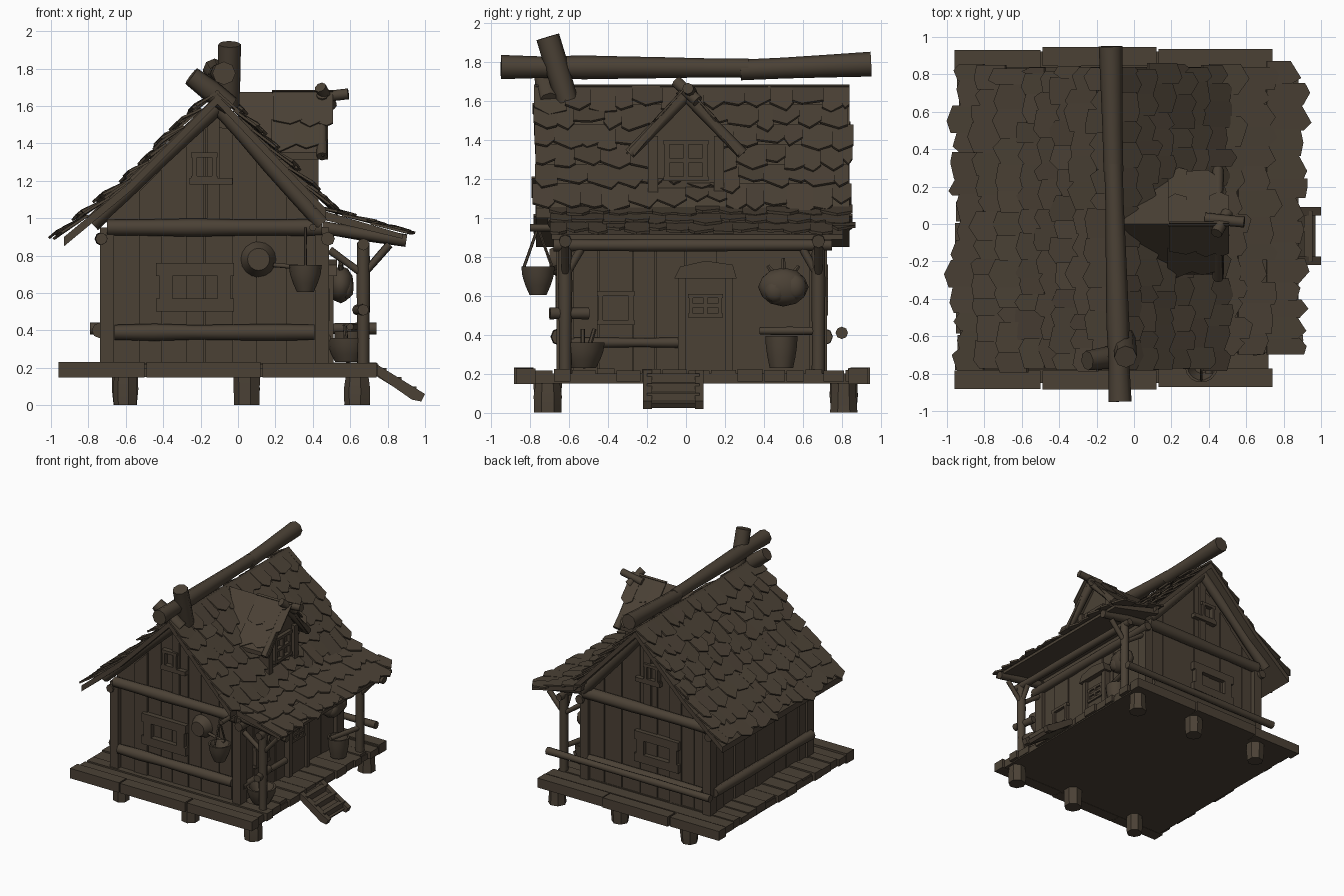
import bpy, bmesh, math, random
from mathutils import Vector as V, Matrix

random.seed(4)
vary = random.uniform
if "Cube" in bpy.data.objects:
    bpy.data.objects.remove(bpy.data.objects["Cube"])

wood = bpy.data.materials.new("weathered_brown")
wood.use_nodes = True
COLOR = (0.07, 0.053, 0.036, 1)
wood.diffuse_color = COLOR
shader = wood.node_tree.nodes["Principled BSDF"]
shader.inputs["Base Color"].default_value = COLOR
shader.inputs["Roughness"].default_value = 0.9

# Main planes of the house
FRONT, BACK, RIGHT, LEFT = -0.62, 0.68, -0.7, 0.45
DECK, TIE, PEAK, MIDDLE = 0.2, 0.95, 1.6, -0.11
EAVE_FRONT, EAVE_BACK, PORCH_X = -0.77, 0.84, 0.67


def finish(name, bm, smooth=False):
    bmesh.ops.recalc_face_normals(bm, faces=bm.faces)
    mesh = bpy.data.meshes.new(name)
    bm.to_mesh(mesh)
    bm.free()
    mesh.materials.append(wood)
    ob = bpy.data.objects.new(name, mesh)
    bpy.context.collection.objects.link(ob)
    if smooth:
        bpy.ops.object.select_all(action='DESELECT')
        ob.select_set(True)
        bpy.context.view_layer.objects.active = ob
        bpy.ops.object.shade_smooth_by_angle(angle=math.radians(50))


def bridge(bm, start, end):
    for i in range(len(start)):
        bm.faces.new((start[i - 1], start[i], end[i], end[i - 1]))


def add_prism(bm, points, vector):
    start = [bm.verts.new(V(p)) for p in points]
    end = [bm.verts.new(V(p) + V(vector)) for p in points]
    bm.faces.new(start)
    bm.faces.new(end)
    bridge(bm, start, end)


def prism(name, points, vector):
    bm = bmesh.new()
    add_prism(bm, points, vector)
    finish(name, bm)


def add_box(bm, xs, ys, zs):
    (left, right), (near, far), (low, high) = xs, ys, zs
    add_prism(bm, [(left, near, low), (right, near, low), (right, far, low), (left, far, low)], (0, 0, high - low))


def box(name, xs, ys, zs):
    bm = bmesh.new()
    add_box(bm, xs, ys, zs)
    finish(name, bm)


def around(centre, half):
    return centre - half, centre + half


def frame(name, along_x, depth, middle, half, low, high, bar, cross=False):
    """Square window frame on a wall facing along y or x."""
    bars = [((u - bar / 2, u + bar / 2), (low, high)) for u in around(middle, half - bar / 2)]
    bars += [(around(middle, half + bar / 4), (z, z + bar)) for z in (low, high - bar)]
    if cross:
        bars.append((around(middle, bar / 2), (low, high)))
        bars.append((around(middle, half), around((low + high) / 2, bar / 2)))
    bm = bmesh.new()
    for us, zs in bars:
        if along_x:
            add_box(bm, us, depth, zs)
        else:
            add_box(bm, depth, us, zs)
    finish(name, bm)


def skin(name, rings):
    """Closed smooth tube through rings of points."""
    bm = bmesh.new()
    rings = [[bm.verts.new(p) for p in ring] for ring in rings]
    for start, end in zip(rings, rings[1:]):
        bridge(bm, start, end)
    bm.faces.new(rings[0])
    bm.faces.new(rings[-1])
    finish(name, bm, True)


def circle(r, z, sides):
    return [V((r * math.cos(k * math.tau / sides), r * math.sin(k * math.tau / sides), z)) for k in range(sides)]


def log(name, start, end, r=0.03, end_r=None, sides=8, rough=0.1):
    """Rough log with slightly uneven rings."""
    start, d = V(start), V(end) - V(start)
    end_r = end_r or r
    turn = d.to_track_quat('Z', 'Y')
    n = max(2, min(6, int(d.length * 4) + 1))
    skin(name, [[start + turn @ c for c in circle((r + (end_r - r) * i / n) * vary(1 - rough, 1 + rough),
                                                  d.length * i / n, sides)] for i in range(n + 1)])


def vessel(name, centre, base, rim, height):
    """Hollow round vessel that widens from base to rim."""
    steps = [(base + (rim - base) * math.sin(t * math.pi / 6), height * t / 3) for t in range(4)]
    steps += [(rim * 0.85, height), (base * 0.85, height / 2)]
    skin(name, [[V(centre) + p for p in circle(r, z, 14)] for r, z in steps])


def shingles(name, top, bottom, across, rows, width=0.12, lift=0.03, thick=0.014):
    """Ragged overlapping shingles from the top edge down to the bottom."""
    top, down, u = V(top), V(bottom) - V(top), V(across)
    d, span, step = down.normalized(), u.length, down.length / rows
    u = u.normalized()
    n = d.cross(u)
    n = n if n.z > 0 else -n
    bm = bmesh.new()
    for i in range(rows):
        s, end = -vary(0, 0.025), span + vary(-0.02, 0.02)
        while s < end - 0.03:
            w = min(width * vary(0.7, 1.4), end - s)
            high, low = step * i - 0.02, step * (i + 1) + vary(-0.025, 0.045)
            h = lift * vary(0.5, 1.4)
            points = [top + u * (s + w * t) + d * along + n * z for t, along, z in (
                (0, high, 0), (1, high, 0), (1, low - vary(0, 0.04), h),
                (vary(0.25, 0.75), low + vary(0, 0.03), h), (0, low - vary(0, 0.04), h))]
            add_prism(bm, points, n * thick)
            s += w * 0.95
    finish(name, bm)


# Deck, feet and ramp
box("deck_base", (-0.93, 0.72), (-0.85, 0.91), (0.15, DECK))
bm = bmesh.new()
y = -0.78
while y < EAVE_BACK:
    w = vary(0.09, 0.14)
    add_box(bm, (vary(-0.96, -0.92), vary(0.7, 0.75)), (y, y + w - 0.008), (0.16, DECK + vary(0.015, 0.027)))
    y += w
finish("deck_planks", bm)
for name, y in (("front_deck_beam", -0.83), ("back_deck_beam", 0.89)):
    bm = bmesh.new()
    for start, end in ((-0.96, -0.5), (-0.49, 0.12), (0.13, 0.74)):
        add_box(bm, (start, end), around(y + vary(-0.01, 0.01), 0.05), (0.148, DECK + vary(0.025, 0.035)))
    finish(name, bm)
for y in (-0.71, 0.81):
    for x in (-0.6, 0.05, 0.64):
        log("foot_post", (x, y, 0), (x, y, DECK - 0.03), 0.068, sides=7)
for y in (-0.22, 0.045):
    prism("ramp_side", [(0.7, y, 0.19), (0.74, y, 0.22), (1, y, 0.06), (0.98, y, 0.02), (0.93, y, 0.03)], (0, 0.045, 0))
prism("ramp_board", [(0.7, -0.18, 0.18), (0.72, -0.18, DECK), (0.97, -0.18, 0.05), (0.95, -0.18, 0.025)], (0, 0.24, 0))
for i in range(3):
    x, z = 0.75 + i * 0.08, DECK - i * 0.05
    box("ramp_step", (x, x + 0.045), (-0.2, 0.07), (z - 0.05, z))

# House body with gables
prism("house_body", [(RIGHT, FRONT, DECK), (LEFT, FRONT, DECK), (LEFT, FRONT, 1), (MIDDLE, FRONT, PEAK),
                     (RIGHT, FRONT, 1.03)], (0, BACK - FRONT, 0))
for name, wall, out in (("front", FRONT, -1), ("back", BACK, 1)):
    bm = bmesh.new()
    x = RIGHT + 0.04
    while x < LEFT - 0.07:
        end = min(x + vary(0.1, 0.17), LEFT - 0.03)
        y = wall + out * vary(0.006, 0.018)
        high = [PEAK - 0.04 - abs(v - MIDDLE) for v in (x, end - 0.006)]
        add_prism(bm, [(x, y, DECK), (end - 0.006, y, DECK), (end - 0.006, y, high[1]), (x, y, high[0])],
                  (0, -out * 0.03, 0))
        x = end
    finish(name + "_wall_planks", bm)
    y = wall + out * 0.03
    log(name + "_tie_beam", (RIGHT, y, TIE), (LEFT, y, TIE), 0.047)
    log(name + "_low_beam", (RIGHT + 0.04, y, 0.39), (LEFT - 0.04, y, 0.39), 0.042)
    y = wall + out * 0.05
    for foot in (-0.78, LEFT):
        log(name + "_gable_rafter", (MIDDLE, y, PEAK), (foot, y, TIE + 0.02), 0.042)
    depth = sorted((wall, y))
    frame(name + "_window_frame", True, depth, -0.23, 0.19, 0.5, 0.76, 0.07)
    box(name + "_gable_post", (-0.165, -0.1), sorted((wall, wall + out * 0.03)), (TIE, PEAK - 0.05))
    box(name + "_gable_sill", (-0.26, -0.03), depth, (1.18, 1.215))
    frame(name + "_gable_window", True, depth, -0.18, 0.065, 1.2, 1.35, 0.025)

# Side wall planks and corner posts
for name, wall, out in (("left", LEFT, 1), ("right", RIGHT, -1)):
    bm = bmesh.new()
    y = FRONT
    while y < BACK - 0.05:
        end = min(y + vary(0.11, 0.18), BACK)
        add_box(bm, sorted((wall - out * 0.02, wall + out * vary(0.006, 0.02))), (y, end - 0.006), (DECK, TIE))
        y = end
    finish(name + "_wall_planks", bm)
    for y in (FRONT, BACK):
        box("corner_post", around(wall, 0.037), around(y, 0.045), (DECK, TIE))
    x = wall + out * 0.03
    log(name + "_top_beam", (x, FRONT - 0.06, 0.89), (x, BACK + 0.07, 0.89), 0.035)
log("right_low_beam", (-0.74, FRONT, 0.4), (-0.74, BACK, 0.4), 0.038)
log("left_low_beam", (0.47, FRONT, 0.36), (0.47, -0.04, 0.36), 0.025)

# Door and porch wall details
box("door", (LEFT, 0.485), (-0.01, 0.2), (DECK, 0.69))
for y in (-0.02, 0.22):
    box("door_jamb", (LEFT, 0.51), around(y, 0.02), (DECK, 0.71))
prism("door_lintel", [(LEFT, -0.06, 0.69), (LEFT, 0.26, 0.69), (LEFT, 0.24, 0.76), (LEFT, 0.1, 0.78), (LEFT, -0.03, 0.75)],
      (0.08, 0, 0))
frame("door_window", False, (LEFT, 0.5), 0.1, 0.085, 0.49, 0.61, 0.02, True)
frame("porch_window", False, (LEFT, 0.49), -0.36, 0.09, 0.45, 0.625, 0.025)

# Porch frame and rails
for y, inward in ((FRONT, 1), (BACK, -1)):
    post = V((PORCH_X, y, 0.7))
    log("porch_post", (PORCH_X, y, DECK), (PORCH_X, y, 0.87), 0.034)
    for reach in ((-0.18, 0, 0.13), (0.14, 0, 0.16), (0, inward * 0.08, 0.14)):
        log("porch_brace", post, post + V(reach), 0.02)
    log("porch_rafter", (LEFT, y, TIE), (0.9, y, 0.88), 0.034)
log("porch_beam", (PORCH_X, FRONT - 0.06, 0.86), (PORCH_X, BACK + 0.07, 0.86))
log("back_rail", (-0.79, 0.8, 0.41), (0.74, 0.8, 0.41))
log("porch_back_rail", (0.6, 0.38, 0.42), (PORCH_X, BACK, 0.42), 0.02)
log("porch_front_rail", (PORCH_X, RIGHT, 0.51), (0.64, -0.5, 0.51))

# Main roof with a shallower lower pitch, and porch roof
length = V((0, EAVE_BACK - EAVE_FRONT, 0))
ridge, bend, eave, valley = [V((x, EAVE_FRONT, z)) for x, z in ((MIDDLE, 1.66), (-0.58, 1.19), (-0.93, 0.9), (0.47, 1.05))]
lip = V((0.88, EAVE_FRONT + 0.08, 0.915))
porch_top = V((0.42, lip.y, 1.05))
under = V((0, 0, -0.05))
prism("roof_slab", [eave, bend, ridge, valley, valley + under, ridge + under, bend + under, eave + under], length)
prism("porch_roof_slab", [porch_top, lip, lip + under / 2, porch_top + under], length * 0.93)
shingles("right_upper_shingles", ridge, bend, length, 5)
shingles("right_lower_shingles", bend, eave, length, 3)
shingles("left_roof_shingles", ridge, valley, length, 6)
shingles("porch_shingles", porch_top, lip, length * 0.96, 3, lift=0.015)
log("ridge_log_front", (-0.075, -0.95, 1.775), (MIDDLE, 0.32, 1.77), 0.062, 0.052)
log("ridge_log_back", (MIDDLE, 0.28, 1.76), (-0.125, 0.95, 1.79), 0.05, 0.062)
log("tall_ridge_pole", (-0.05, -0.61, PEAK), (-0.045, -0.71, 1.93), 0.058)
log("short_ridge_pole", (-0.04, RIGHT, PEAK), (-0.25, -0.73, 1.76), 0.058)

# Dormer
prism("dormer_body", [(0.4, -0.19, 1), (0.4, 0.19, 1), (0.4, 0.19, 1.42), (0.4, 0, 1.62), (0.4, -0.19, 1.42)], (-0.4, 0, 0))
for side in (-1, 1):
    y = side * 0.27
    prism("dormer_roof", [(-0.08, 0, 1.675), (0.48, 0, 1.675), (0.48, y, 1.35), (DECK, y, 1.35)], (0, 0, -0.035))
    shingles("dormer_shingles", (DECK, 0, 1.665), (DECK, y, 1.35), (0.29, 0, 0), 2, lift=0.008, thick=0.01)
    log("dormer_rafter", (LEFT, -side * 0.03, 1.66), (LEFT, side * 0.29, 1.33))
    box("dormer_post", (0.38, 0.43), around(side * 0.17, 0.025), (1, 1.42))
log("dormer_ridge_pole", (0.38, 0.03, 1.64), (0.59, 0.01, 1.665))
log("dormer_cross_stub", (0.5, 0.06, PEAK), (0.44, -0.05, 1.7))
frame("dormer_window", False, (0.38, 0.43), 0, 0.11, 1.19, 1.4, 0.024, True)

# Hanging pan and pot on the front
log("pan", (-MIDDLE, FRONT, 0.78), (-MIDDLE, RIGHT, 0.78), 0.1, 0.06, sides=16, rough=0.02)
log("pan_handle", (0.19, -0.66, 0.75), (0.36, -0.69, 0.735), 0.012)
pot = V((0.36, -0.76, 0.605))
vessel("hanging_pot", pot, 0.045, 0.088, 0.145)
for y in around(pot.y, 0.075):
    log("pot_rope", (pot.x, y, 0.74), (pot.x, pot.y, TIE), 0.008, sides=5)
log("pot_hook", (0.4, FRONT, TIE), (0.4, -0.8, TIE), 0.02)

# Porch bowl, bucket and hanging bundle
bowl = V((0.59, -0.53, DECK + 0.03))
vessel("bowl", bowl, 0.07, 0.115, 0.13)
for y in (0, 0.06):
    log("bowl_spoon", bowl, bowl + V((-0.02, y, DECK)), 0.012, sides=6)
vessel("bucket", (0.6, 0.49, DECK + 0.03), 0.062, 0.085, 0.165)
bundle = V((0.55, 0.5, 0.645))
bm = bmesh.new()
for offset, size in (((0, 0, 0), (0.07, 0.13, 0.1)), ((0.03, -0.04, -0.02), (0.04, 0.06, 0.06)), ((0.02, 0.06, 0), (0.05, 0.06, 0.07))):
    place = Matrix.Translation(bundle + V(offset)) @ Matrix.Diagonal((*size, 1))
    bmesh.ops.create_icosphere(bm, subdivisions=2, radius=1, matrix=place)
finish("hanging_bundle", bm, True)
for y in (-0.08, 0, 0.08):
    log("bundle_stalk", bundle, bundle + V((0, y, 0.15 - abs(y) / 2)), 0.025, 0.01, sides=6)
